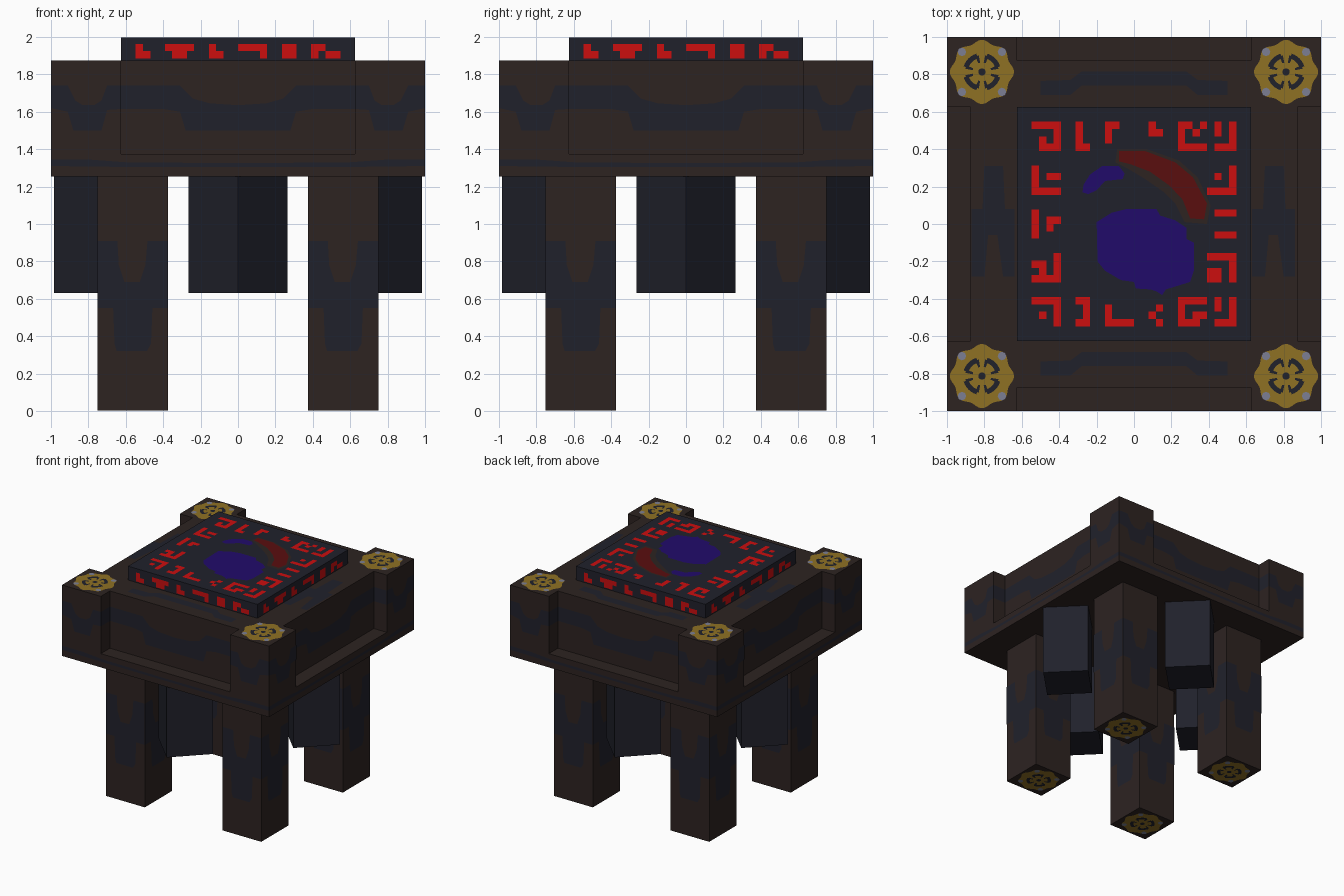
import bpy, bmesh, math
from mathutils import Matrix, Vector

if "Cube" in bpy.data.objects:
    bpy.data.objects.remove(bpy.data.objects["Cube"], do_unlink=True)


def material(name, rgb):
    lin = [((c / 255 + 0.055) / 1.055) ** 2.4 if c > 10 else c / 255 / 12.92 for c in rgb]
    m = bpy.data.materials.new(name)
    m.use_nodes = True
    m.diffuse_color = (*lin, 1)
    bsdf = m.node_tree.nodes["Principled BSDF"]
    bsdf.inputs["Base Color"].default_value = (*lin, 1)
    bsdf.inputs["Roughness"].default_value = 0.9
    return m


BROWN = material("dark brown", (45, 35, 33))
SLATE = material("slate", (32, 33, 43))
RED = material("bright red", (204, 14, 15))
MAROON = material("maroon", (90, 14, 15))
PURPLE = material("deep purple", (33, 11, 106))
GOLD = material("old gold", (143, 113, 36))
GREY = material("blue grey", (124, 127, 148))

LIFT = 0.002                                     # height of painted layers
TURNS = [Matrix.Rotation(k * math.pi / 2, 4, 'Z') for k in range(4)]


def finish(bm, name, mat):
    me = bpy.data.meshes.new(name)
    bm.to_mesh(me)
    bm.free()
    me.materials.append(mat)
    ob = bpy.data.objects.new(name, me)
    bpy.context.collection.objects.link(ob)
    return ob


def prism(name, outline, z0, z1, mat):
    bm = bmesh.new()
    f = bm.faces.new([bm.verts.new((x, y, z0)) for x, y in outline])
    up = bmesh.ops.extrude_face_region(bm, geom=[f])["geom"]
    for v in up:
        if isinstance(v, bmesh.types.BMVert):
            v.co.z = z1
    bmesh.ops.recalc_face_normals(bm, faces=bm.faces)
    return finish(bm, name, mat)


def square(r, cx=0, cy=0):
    return [(cx - r, cy - r), (cx + r, cy - r), (cx + r, cy + r), (cx - r, cy + r)]


def paint(name, polys, frames, mat):
    """Flat shapes drawn in each frame's local xy plane, facing its local z."""
    bm = bmesh.new()
    for fr in frames:
        out = fr.to_3x3() @ Vector((0, 0, 1))
        for poly in polys:
            f = bm.faces.new([bm.verts.new(fr @ Vector((u, v, 0))) for u, v in poly])
            f.normal_update()
            if f.normal.dot(out) < 0:
                f.normal_flip()
    return finish(bm, name, mat)


def wall(d):
    """Frame on a wall facing the front at y = -d; local y is up."""
    return Matrix.Translation((0, -d, 0)) @ Matrix.Rotation(math.pi / 2, 4, 'X')


def flip(poly):
    return [(-u, v) for u, v in poly]


def cells(glyphs, left, top, s):
    quads = []
    for col, row, art in glyphs:
        for j, line in enumerate(art.split("/")):
            for i, ch in enumerate(line):
                if ch == "#":
                    x, y = left + (col + i) * s, top - (row + j) * s
                    quads.append([(x, y - s), (x + s, y - s), (x + s, y), (x, y)])
    return quads


# Table body: base slab, then upper block notched along its four sides
prism("base_slab", square(1), 1.255, 1.375, BROWN)
notch = [(-.625, -1), (-.625, -.875), (.625, -.875), (.625, -1), (1, -1)]
outline = [(t @ Vector((x, y, 0))).to_2d() for t in TURNS for x, y in notch]
prism("upper_block", outline, 1.375, 1.875, BROWN)
prism("top_plate", square(.625), 1.875, 1.996, SLATE)

# Legs and diamond-shaped hanging blocks
LEG_SPOTS = [(sx * .5625, sy * .5625) for sx in (-1, 1) for sy in (-1, 1)]
for n, (x, y) in enumerate(LEG_SPOTS):
    prism(f"leg_{n + 1}", square(.1875, x, y), .004, 1.255, BROWN)
for n, t in enumerate(TURNS):
    c = t @ Vector((0, -.72, 0))
    r = .265
    prism(f"hanging_block_{n + 1}", [(c.x - r, c.y), (c.x, c.y - r), (c.x + r, c.y), (c.x, c.y + r)],
          .63, 1.255, SLATE)

# Slate stains on the legs
drip = [(0, .91), (.28, .91), (.30, .78), (.38, .69), (.6, .69), (.68, .78), (.71, .91), (1, .91),
        (1, .55), (.78, .55), (.76, .36), (.7, .32), (.27, .32), (.24, .36), (.22, .55), (0, .55)]
drip = [((u - .5) * .375, v) for u, v in drip]
paint("leg_stains", [drip], [Matrix.Translation((x, y, 0)) @ t @ wall(.1875 + LIFT)
                             for x, y in LEG_SPOTS for t in TURNS], SLATE)

# Slate stains on the body sides
corner = [(-1, 1.74), (-.91, 1.74), (-.87, 1.66), (-.83, 1.635), (-.77, 1.635), (-.73, 1.66),
          (-.7, 1.74), (-.625, 1.74), (-.625, 1.615), (-.7, 1.61), (-.73, 1.5), (-.88, 1.5),
          (-.91, 1.6), (-1, 1.62)]
half = [(0, 1.5), (-.28, 1.5), (-.31, 1.6), (-.4, 1.615), (-.625, 1.615), (-.625, 1.74),
        (-.31, 1.74), (-.24, 1.67), (-.15, 1.645), (0, 1.635)]
stripe = [(0, 1.305), (-.6, 1.305), (-1, 1.31), (-1, 1.345), (-.8, 1.345), (-.6, 1.33), (0, 1.325)]
paint("corner_stains", [corner, flip(corner)], [t @ wall(1 + LIFT / 2) for t in TURNS], SLATE)
paint("recess_stains", [half, flip(half)], [t @ wall(.875 + LIFT) for t in TURNS], SLATE)
paint("base_stripes", [stripe, flip(stripe)], [t @ wall(1 + LIFT / 2) for t in TURNS], SLATE)
cheek = [(.877, 1.615), (1, 1.615), (1, 1.74), (.877, 1.74)]
cheek_side = Matrix.Translation((.625 - LIFT, 0, 0)) @ Matrix.Rotation(-math.pi / 2, 4, 'Z') @ wall(0)
cheek_other = Matrix.Translation((-.625 + LIFT, 0, 0)) @ Matrix.Rotation(math.pi / 2, 4, 'Z') @ wall(0)
paint("cheek_stains_left", [cheek], [t @ cheek_side for t in TURNS], SLATE)
paint("cheek_stains_right", [flip(cheek)], [t @ cheek_other for t in TURNS], SLATE)

# Slate stains on the rim
rim_wave = [(-.5, .69), (-.34, .69), (-.28, .74), (.28, .74), (.34, .69), (.5, .69),
            (.5, .765), (.34, .77), (.28, .815), (-.28, .815), (-.34, .77), (-.5, .765)]
rim_fork = [(-.8, .31), (-.7, .31), (-.69, .08), (-.64, .08), (-.64, -.28), (-.7, -.28), (-.73, -.06),
            (-.78, -.06), (-.8, -.28), (-.87, -.28), (-.87, .08), (-.81, .08)]
paint("rim_stains", [rim_wave, [(u, v - 1.5) for u, v in rim_wave],
                     rim_fork, [(u + 1.5, v) for u, v in rim_fork]],
      [Matrix.Translation((0, 0, 1.875 + LIFT))], SLATE)


# Gold rosettes on the corner tops and under the feet
def ring(r, n, cx=0, cy=0, wave=0):
    return [(cx + (r + wave * math.cos(8 * a)) * math.cos(a), cy + (r + wave * math.cos(8 * a)) * math.sin(a))
            for a in (2 * math.pi * i / n for i in range(n))]


def arc_slot(mid, span, r0, r1, n=6):
    angles = [math.radians(mid - span / 2 + span * i / n) for i in range(n + 1)]
    return ([(r1 * math.cos(a), r1 * math.sin(a)) for a in angles] +
            [(r0 * math.cos(a), r0 * math.sin(a)) for a in reversed(angles)])


slots = [arc_slot(45 + 90 * k, 56, .075, .102) for k in range(4)] + [ring(.02, 10)]
slots += [arc_slot(90 * k + s, 12, .05, .09, 2) for k in range(4) for s in (-17, 17)]
studs = [ring(.023, 8, sx * .107, sy * .107) for sx in (-1, 1) for sy in (-1, 1)]
tops = [Matrix.Translation((sx * .813, sy * .813, 1.875)) for sx in (-1, 1) for sy in (-1, 1)]
feet = [Matrix.Translation((x, y, .004)) @ Matrix.Rotation(math.pi, 4, 'X') for x, y in LEG_SPOTS]
for name, polys, mat, h in (("rosettes", [ring(.163, 64, wave=.009)], GOLD, LIFT),
                            ("rosette_slots", slots, SLATE, LIFT * 2),
                            ("rosette_studs", studs, GREY, LIFT * 2)):
    paint(name, polys, [f @ Matrix.Translation((0, 0, h)) for f in tops + feet], mat)

# Red runes around the plate's top: column, row, pattern
S = 1.25 / 32
runes = [(0, 0, "####/...#/.#.#/.###"), (6, 0, "#./#./#./##"), (10, 0, "##/#./#./"), (16, 0, "#./##"),
         (20, 0, "##.#/#.#./#.../####"), (25, 0, "#.#/#.#/..#/###"),
         (0, 6, "#.../#.##/#.../####"), (0, 12, "#.../#.##/#.#./#..."),
         (0, 18, "...#/##.#/.#.#/####"), (0, 24, "####/...#/.#.#/...#"),
         (6, 24, "##/.#/.#/##"), (10, 24, "..../#.../#.../####"), (16, 25, ".#/#./.#"),
         (20, 24, "####/#.../#.##/###."), (25, 24, "#.#/#.#/..#/###"),
         (24, 6, "...#/.#.#/...#/####"), (24, 12, ".###/..../..../.###"), (24, 18, "####/...#/##.#/##.#")]
plate_top = [Matrix.Translation((0, 0, 1.996 + LIFT))]
paint("top_runes", cells(runes, -14 * S, 14 * S, S), plate_top, RED)

# Red runes on the plate's edges
edge_runes = [(0, 0, "#./##"), (4, 0, "####/.##."), (10, 0, "#./##"), (14, 0, "####/...#"),
              (20, 0, "##/##"), (24, 0, "##../#.##")]
paint("edge_runes", cells(edge_runes, -14 * S, 1.963, S), [t @ wall(.625 + LIFT) for t in TURNS], RED)

# Painted emblem in the middle of the plate
blob = [(-.04, .08), (.12, .08), (.14, .045), (.22, .02), (.28, -.02), (.28, -.08), (.32, -.1), (.32, -.25),
        (.3, -.31), (.17, -.35), (.15, -.38), (.12, -.36), (.09, -.35), (.01, -.345), (0, -.31),
        (-.07, -.3), (-.155, -.25), (-.195, -.2), (-.2, .01), (-.12, .06)]
swirl = [(-.27, .21), (-.235, .265), (-.17, .31), (-.08, .31), (-.05, .27), (-.06, .24), (-.155, .23),
         (-.2, .18), (-.245, .16), (-.275, .17)]
crescent = [(-.08, .39), (.06, .39), (.22, .33), (.315, .25), (.39, .11), (.375, .025), (.3, .03),
            (.26, .13), (.19, .205), (.085, .28), (-.02, .32), (-.08, .335)]
halo = [(-.09, .40), (.07, .40), (.24, .34), (.34, .25), (.41, .1), (.39, 0), (.27, .01), (.22, .11),
        (.16, .17), (.06, .24), (-.04, .3), (-.1, .33)]
paint("emblem_blob", [blob, swirl], plate_top, PURPLE)
paint("crescent_halo", [halo], plate_top, BROWN)
paint("crescent", [crescent], [Matrix.Translation((0, 0, 1.996 + LIFT * 2))], MAROON)
